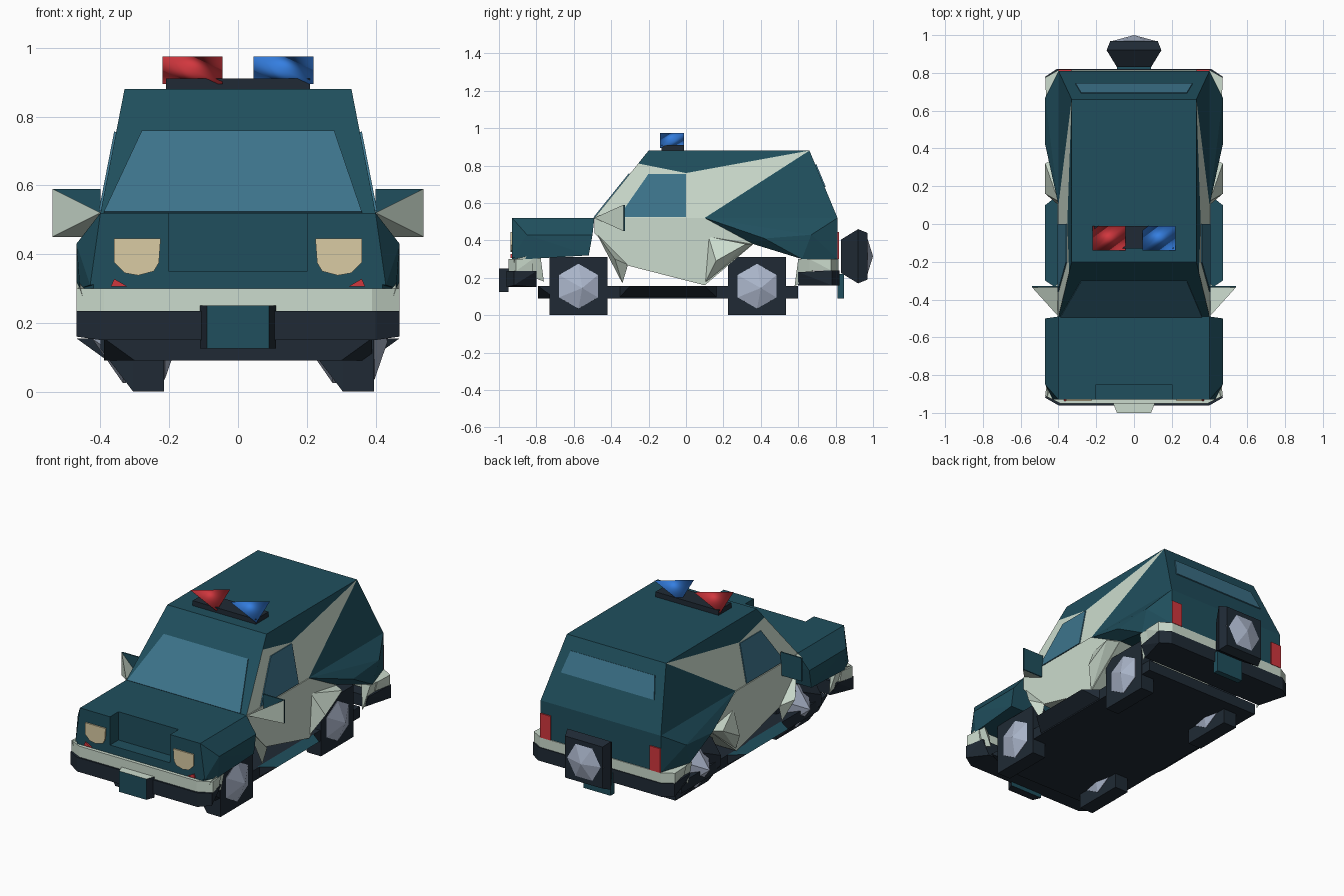
import bpy, bmesh
from mathutils import Vector

if "Cube" in bpy.data.objects:
    bpy.data.objects.remove(bpy.data.objects["Cube"])


def paint(name, rgb):
    m = bpy.data.materials.new(name)
    m.use_nodes = True
    m.diffuse_color = (*rgb, 1)
    m.node_tree.nodes["Principled BSDF"].inputs["Base Color"].default_value = (*rgb, 1)
    return m


teal = paint("teal paint", (.014, .078, .11))
pale = paint("pale sage paint", (.60, .71, .61))
dark = paint("dark trim", (.014, .023, .035))
glass = paint("blue glass", (.046, .175, .26))
red = paint("red lamp", (.64, .038, .048))
blue = paint("blue lamp", (.035, .21, .75))
cream = paint("cream headlight", (.70, .60, .37))
steel = paint("steel hub", (.41, .47, .60))


def both(pts):
    """Points plus their reflection in x."""
    return list(pts) + [(-x, y, z) for x, y, z in pts]


def flip(pts, s):
    return [(s * x, y, z) for x, y, z in pts]


def corners(x0, x1, y0, y1, z0, z1):
    return [(x, y, z) for x in (x0, x1) for y in (y0, y1) for z in (z0, z1)]


def hull(name, pts, mats, rule=None, cuts=()):
    """Faceted convex solid; cuts are (point, normal) planes, rule picks a material."""
    bm = bmesh.new()
    for p in pts:
        bm.verts.new(p)
    bmesh.ops.convex_hull(bm, input=bm.verts[:])
    loose = [v for v in bm.verts if not v.link_faces]
    bmesh.ops.delete(bm, geom=loose, context='VERTS')
    bmesh.ops.dissolve_limit(bm, angle_limit=.01, verts=bm.verts[:], edges=bm.edges[:])
    for co, no in cuts:
        bmesh.ops.bisect_plane(bm, geom=bm.verts[:] + bm.edges[:] + bm.faces[:],
                               plane_co=co, plane_no=no)
    bmesh.ops.recalc_face_normals(bm, faces=bm.faces[:])
    bm.normal_update()
    if rule:
        for f in bm.faces:
            f.material_index = rule(f.calc_center_median(), f.normal)
    me = bpy.data.meshes.new(name)
    bm.to_mesh(me)
    bm.free()
    for m in mats if isinstance(mats, (list, tuple)) else [mats]:
        me.materials.append(m)
    ob = bpy.data.objects.new(name, me)
    bpy.context.collection.objects.link(ob)
    return ob


def plate(name, pts, mat, out):
    """Thin panel lying on a surface, raised towards the direction out."""
    p = [Vector(q) for q in pts]
    n = (p[1] - p[0]).cross(p[2] - p[0]).normalized()
    n = n if n.dot(Vector(out)) > 0 else -n
    return hull(name, [q - n * .002 for q in p] + [q + n * .006 for q in p], mat)


# Cabin: pale sides, teal roof edge and rear quarters
quarter = (Vector((0, .10, .52)), Vector((0, .36, -.56)))
rail = (Vector((0, .66, .88)), Vector((0, -.12, .66)))
pillar = (Vector((0, 0, .76)), Vector((0, .05, .25)))


def beyond(c, plane):
    return (c - plane[0]).dot(plane[1]) > 0


def cabin_rule(c, n):
    roof_edge = beyond(c, rail) and beyond(c, pillar)
    return 1 if abs(n.x) > .6 and not roof_edge and not beyond(c, quarter) else 0


hull("cabin", both([(.40, -.49, .52), (.40, .81, .52), (.33, -.20, .88), (.33, .66, .88)]),
     [teal, pale], cabin_rule, [quarter, rail, pillar])


# Glass on the sloping cabin walls
def front_y(z): return -.49 + .29 * (z - .52) / .36
def rear_y(z): return .81 - .15 * (z - .52) / .36
def side_x(z): return .40 - .07 * (z - .52) / .36


plate("windshield", [(x, front_y(z), z) for x, z in
                     ((-.39, .52), (.36, .52), (.28, .755), (-.28, .755))], glass, (0, -1, 0))
plate("rear_window", [(x, rear_y(z), z) for x, z in
                      ((-.31, .685), (.31, .685), (.28, .805), (-.28, .805))], glass, (0, 1, 0))

# Lower body
hull("door_body", [(x, y, z) for x in (-.405, .405) for y, z in
                   ((-.49, .52), (-.49, .44), (-.33, .27), (.1, .16), (.36, .38), (.1, .52))], pale)
hull("rear_body", both([(.40, .1, .52), (.40, .81, .52), (.47, .42, .41), (.47, .67, .43),
                        (.40, .81, .30), (.46, .62, .30), (.40, .36, .38)]), teal)
hull("hood", both([(.40, -.49, .52), (.40, -.85, .52), (.47, -.5, .43), (.47, -.85, .43),
                   (.47, -.52, .32), (.46, -.85, .30)]), teal)
hull("grille_lip", both([(.42, -.93, .35), (.42, -.93, .30), (.46, -.85, .30), (.42, -.84, .35)]), teal)
hull("floor", both([(.39, -.79, .155), (.30, -.79, .09), (.39, .60, .155), (.39, .60, .09),
                    (.39, -.70, .09)]), dark)

# Front bumper and number plate mount
hull("front_bumper_top", both([(.39, -.95, .30), (.39, -.95, .235), (.47, -.91, .30),
                               (.47, -.91, .235), (.46, -.82, .30), (.45, -.82, .235)]), pale)
hull("front_bumper", both([(.40, -.96, .235), (.40, -.96, .15), (.47, -.92, .235),
                           (.47, -.92, .16), (.45, -.80, .235), (.40, -.80, .15)]), dark)
hull("front_plate", both([(.09, -1, .125), (.09, -1, .25), (.11, -.95, .125), (.11, -.95, .25)]),
     [teal, dark, pale], lambda c, n: 2 if n.z > .5 else 1 if abs(n.x) > .5 or n.z < -.5 else 0)

# Rear bumper and number plate
hull("rear_bumper_top", both([(.40, .815, .30), (.40, .815, .24), (.47, .775, .30),
                              (.47, .775, .24), (.465, .66, .30), (.45, .66, .24)]), pale)
hull("rear_bumper", both([(.41, .82, .24), (.41, .82, .16), (.47, .78, .24),
                          (.47, .78, .16), (.45, .60, .23), (.42, .60, .16)]), dark)
hull("rear_plate", corners(-.09, .09, .81, .845, .09, .22), teal)

# Parts that come in left and right pairs
for s, side in ((1, "left"), (-1, "right")):
    plate(side + "_side_window", [(s * side_x(z), y, z) for y, z in
                                  ((-.36, .525), (0, .525), (0, .755), (-.2, .755))], glass, (s, 0, 0))
    hull(side + "_front_corner", flip([(.2, -.93, .52), (.40, -.93, .52), (.2, -.93, .34),
         (.43, -.93, .31), (.47, -.85, .43), (.46, -.85, .30), (.40, -.84, .52),
         (.2, -.84, .52), (.2, -.84, .31)], s), teal)
    plate(side + "_headlight", flip([(x, -.932, z) for x, z in
          ((.225, .445), (.36, .445), (.36, .375), (.33, .345), (.29, .338), (.245, .35),
           (.23, .375))], s), cream, (0, -1, 0))
    plate(side + "_indicator", flip([(.32, -.932, .305), (.37, -.932, .305), (.36, -.932, .328)], s),
          red, (0, -1, 0))
    plate(side + "_tail_light", flip([(.33, .812, .30), (.40, .812, .30), (.40, .812, .445),
          (.33, .812, .445)], s), red, (0, 1, 0))
    # Mirror: pale pointed housing with a teal back
    hull(side + "_mirror_housing", flip([(.54, -.335, .59), (.54, -.335, .45), (.40, -.335, .45),
         (.40, -.49, .52)], s), pale)
    plate(side + "_mirror_back", flip([(.40, -.333, .59), (.54, -.333, .59), (.54, -.333, .45),
          (.40, -.333, .45)], s), teal, (0, 1, 0))
    hull(side + "_step", flip([(.38, -.36, .155), (.47, -.30, .155), (.47, .10, .155),
         (.38, .17, .155), (.38, -.36, .09), (.38, .17, .09)], s),
         [dark, teal], lambda c, n: 1 if n.z > .5 else 0)
    # Pale wheel arch trims
    hull(side + "_rear_arch", flip([(.40, .10, .17), (.40, .36, .38), (.47, .16, .29),
         (.47, .32, .38), (.40, .12, .42)], s), pale)
    hull(side + "_rear_arch_end", flip([(.46, .60, .30), (.42, .58, .15), (.46, .75, .30),
         (.42, .66, .22), (.40, .60, .30)], s), pale)
    hull(side + "_front_arch", flip([(.46, -.92, .30), (.44, -.92, .24), (.42, -.76, .18),
         (.46, -.78, .33), (.40, -.80, .28)], s), pale)
    hull(side + "_front_arch_end", flip([(.40, -.48, .44), (.40, -.34, .17), (.46, -.38, .30),
         (.40, -.31, .27)], s), pale)


# Wheels: square faceted tyres with pointed six-sided hubs
def square(x, r):
    return [(x, a * r, b * r) for a in (-1, 1) for b in (-1, 1)]


def hexagon(x, r):
    k = r * .866
    return [(x, 0, r), (x, k, r / 2), (x, k, -r / 2), (x, 0, -r), (x, -k, -r / 2), (x, -k, r / 2)]


for s, side in ((1, "left"), (-1, "right")):
    for y, end in ((-.575, "front"), (.38, "rear")):
        at = (s * .305, y, .155)
        tyre = hull(f"{end}_{side}_tyre", square(.09, .155) + square(0, .155)
                    + [(-.095, -.14, -.03), (-.095, -.14, .03)], dark)
        hub = hull(f"{end}_{side}_hub", hexagon(-.03, .13) + hexagon(.092, .12)
                   + [(-.12, 0, 0), (.13, .02, -.01)], steel)
        tyre.location = hub.location = at


# Spare wheel on the tailgate
def turn(pts, y0):
    return [(z, y0 + x, .315 + y) for x, y, z in pts]


hull("spare_tyre", turn(square(-.09, .09) + square(0, .145) + square(.05, .125), .92), dark)
hull("spare_hub", turn(hexagon(.045, .13) + [(.08, 0, 0)], .92), steel)

# Roof beacon: bar with two softly shaded wedge lamps
hull("beacon_bar", corners(-.21, .21, -.13, -.01, .88, .91), dark)
for x0, x1, mat, name in ((-.22, -.045, red, "red_beacon"), (.045, .22, blue, "blue_beacon")):
    lamp = hull(name, [(x0, -.14, .975), (x1, -.01, .975), (x0, -.01, .895), (x1, -.14, .895)], mat)
    lamp.data.shade_smooth()
